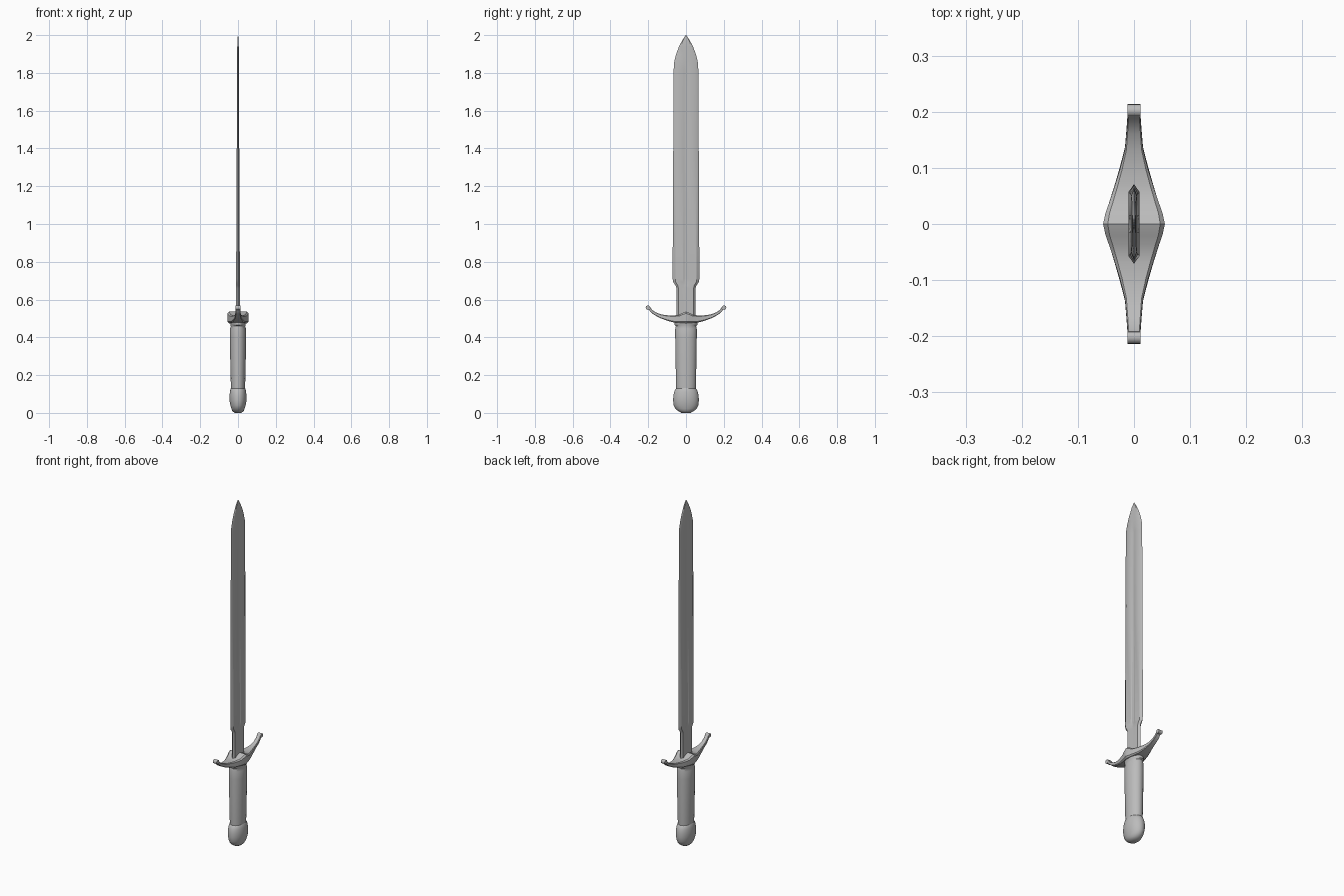
import bpy, bmesh, math
from mathutils import Vector

cube = bpy.data.objects.get("Cube")
if cube:
    bpy.data.objects.remove(cube, do_unlink=True)

steel = bpy.data.materials.new("grey steel")
steel.use_nodes = True
GREY = (0.5, 0.5, 0.5, 1)
steel.diffuse_color = GREY
steel.node_tree.nodes["Principled BSDF"].inputs["Base Color"].default_value = GREY


def loft(name, rings, angle):
    """Skin a list of equal-length point rings and cap both ends."""
    bm = bmesh.new()
    loops = [[bm.verts.new(p) for p in ring] for ring in rings]
    for a, b in zip(loops, loops[1:]):
        for i in range(len(a)):
            j = (i + 1) % len(a)
            bm.faces.new((a[i], a[j], b[j], b[i]))
    bm.faces.new(loops[0][::-1])
    bm.faces.new(loops[-1])
    bmesh.ops.remove_doubles(bm, verts=bm.verts, dist=0.00005)
    bmesh.ops.recalc_face_normals(bm, faces=bm.faces)
    mesh = bpy.data.meshes.new(name)
    bm.to_mesh(mesh)
    bm.free()
    mesh.materials.append(steel)
    obj = bpy.data.objects.new(name, mesh)
    bpy.context.collection.objects.link(obj)
    bpy.ops.object.select_all(action='DESELECT')
    obj.select_set(True)
    bpy.context.view_layer.objects.active = obj
    bpy.ops.object.shade_smooth_by_angle(angle=math.radians(angle))
    return obj


def oval(rx, ry, z, n=32):
    return [(rx * math.cos(t), ry * math.sin(t), z)
            for t in (2 * math.pi * i / n for i in range(n))]


def blade_section(z, w, t, groove):
    """Flat blade with bevelled edges and a shallow central fuller."""
    f = min(0.014, w * 0.3)
    quarter = [(0, w), (t, w * 0.8), (t, f), (t - groove, f * 0.55)]
    right = quarter + [(x, -y) for x, y in reversed(quarter)]
    left = [(-x, y) for x, y in reversed(right[1:-1])]
    return [(x, y, z) for x, y in right + left]


# Blade: narrow base, shoulders, long taper and curved point
blade = [(0.50, 0.050, 0.010, 0), (0.66, 0.050, 0.010, 0),
         (0.675, 0.055, 0.010, 0.001), (0.69, 0.067, 0.010, 0.003),
         (0.71, 0.071, 0.010, 0.003), (1.30, 0.068, 0.007, 0.003),
         (1.82, 0.065, 0.005, 0.002), (1.86, 0.062, 0.005, 0),
         (1.90, 0.052, 0.004, 0), (1.94, 0.037, 0.004, 0),
         (1.975, 0.018, 0.003, 0), (2.0, 0.001, 0.0005, 0)]
loft("blade", [blade_section(*s) for s in blade], 25)

# Grip with a collar at its top
grip = [(0.10, 0.036, 0.050), (0.15, 0.038, 0.053), (0.28, 0.041, 0.055),
        (0.40, 0.043, 0.057), (0.445, 0.042, 0.057), (0.46, 0.038, 0.054),
        (0.465, 0.040, 0.061), (0.485, 0.040, 0.061)]
loft("grip", [oval(rx, ry, z) for z, rx, ry in grip], 50)

# Rounded pommel
pommel = [(0.006, 0.020, 0.026), (0.010, 0.030, 0.042), (0.022, 0.035, 0.056),
          (0.04, 0.040, 0.065), (0.065, 0.045, 0.068), (0.09, 0.045, 0.067),
          (0.11, 0.043, 0.063), (0.125, 0.040, 0.056), (0.133, 0.036, 0.048)]
pommel[0] = (0.0, 0.018, 0.024)
loft("pommel", [oval(rx, ry, z) for z, rx, ry in pommel], 60)

# Guard: one arm as (y, z, half height, half width), mirrored to the other side
arm = [(0, 0.505, 0.031, 0.055), (0.015, 0.502, 0.027, 0.051),
       (0.035, 0.498, 0.021, 0.045), (0.07, 0.498, 0.018, 0.034),
       (0.10, 0.503, 0.014, 0.025), (0.135, 0.512, 0.010, 0.016),
       (0.165, 0.526, 0.008, 0.0135), (0.185, 0.541, 0.007, 0.012),
       (0.197, 0.560, 0.006, 0.012)]
path = [(-y, z, h, w) for y, z, h, w in reversed(arm[1:])] + arm
rings = []
for i, (y, z, h, w) in enumerate(path):
    a, b = path[max(i - 1, 0)], path[min(i + 1, len(path) - 1)]
    along = Vector((0, b[0] - a[0], b[1] - a[1])).normalized()
    up = Vector((0, -along.z, along.y))
    c = 0.15
    corners = [(1, 1 - 2 * c), (1 - c, 1), (c - 1, 1), (-1, 1 - 2 * c),
               (-1, 2 * c - 1), (c - 1, -1), (1 - c, -1), (1, 2 * c - 1)]
    rings.append([Vector((u * w, y, z)) + up * (v * h) for u, v in corners])
loft("guard", rings, 35)

# Small rolled ends of the guard
for side, label in ((-1, "front"), (1, "back")):
    roll = [[(x, side * 0.202 + 0.0115 * math.cos(t), 0.557 + 0.0115 * math.sin(t))
             for t in (2 * math.pi * i / 16 for i in range(16))]
            for x in (-0.012, 0.012)]
    loft(label + "_guard_roll", roll, 40)
